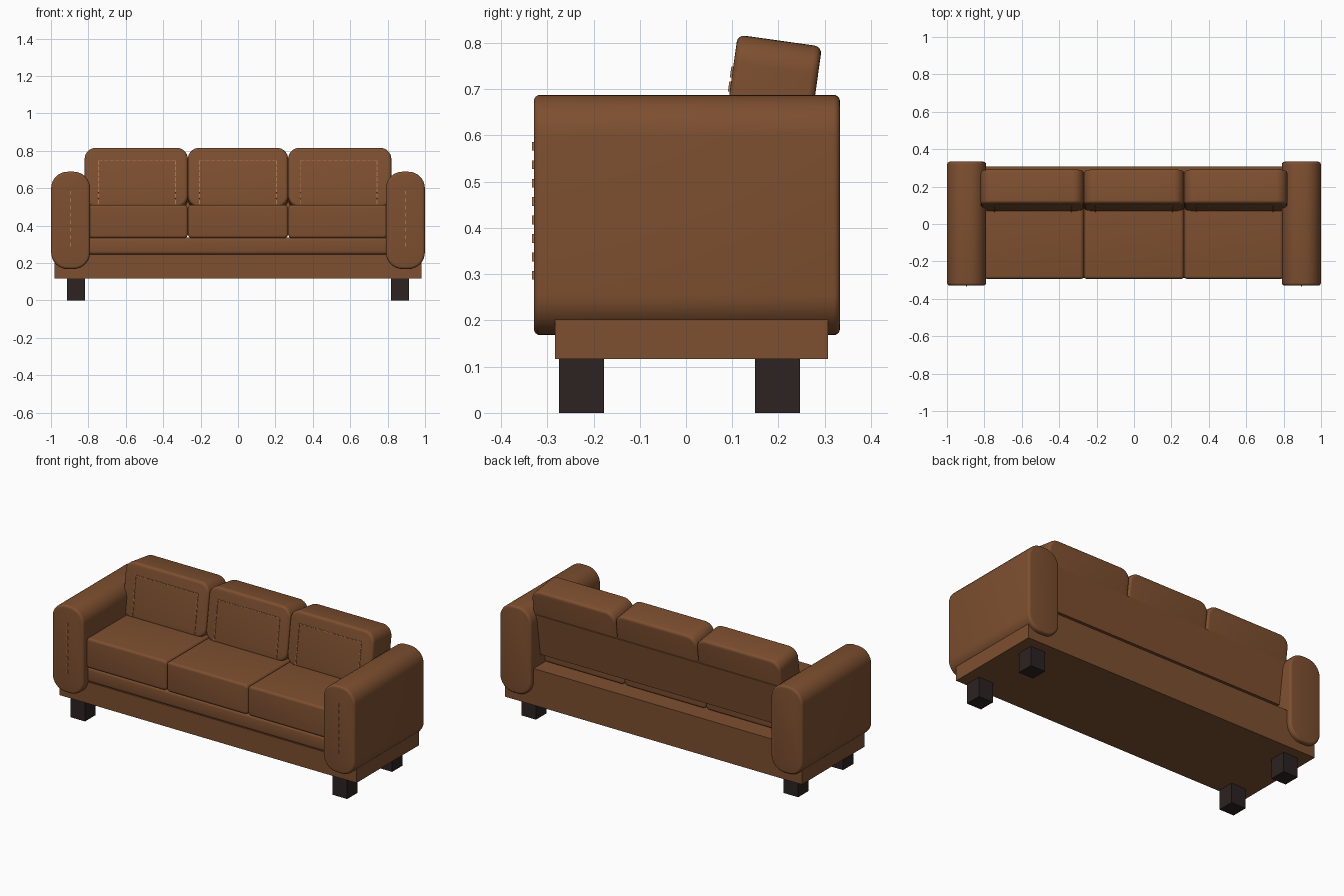
import bpy, bmesh, math
from mathutils import Matrix, Vector

if "Cube" in bpy.data.objects:
    bpy.data.objects.remove(bpy.data.objects["Cube"])


def material(name, rgb):
    m = bpy.data.materials.new(name)
    m.diffuse_color = (*rgb, 1)
    m.use_nodes = True
    m.node_tree.nodes["Principled BSDF"].inputs["Base Color"].default_value = m.diffuse_color
    return m


LEATHER = material("brown leather", (0.205, 0.078, 0.029))
STITCH = material("tan stitching", (0.42, 0.18, 0.08))
WOOD = material("dark wood", (0.026, 0.016, 0.016))


def finish(name, bm, mat, matrix=None):
    if matrix:
        bm.transform(matrix)
    me = bpy.data.meshes.new(name)
    bm.to_mesh(me)
    bm.free()
    me.materials.append(mat)
    ob = bpy.data.objects.new(name, me)
    bpy.context.collection.objects.link(ob)
    bpy.context.view_layer.objects.active = ob
    ob.select_set(True)
    bpy.ops.object.shade_smooth_by_angle(angle=math.radians(35))
    ob.select_set(False)
    return ob


def add_box(bm, lo, hi):
    lo, hi = Vector(lo), Vector(hi)
    mat = Matrix.Translation((lo + hi) / 2) @ Matrix.Diagonal((*(hi - lo), 1))
    bmesh.ops.create_cube(bm, size=1, matrix=mat)


def box(name, lo, hi, mat=LEATHER, round_xz=0, edge=0, matrix=None):
    """Box with optional large rounding around the y axis, then a soft edge."""
    bm = bmesh.new()
    add_box(bm, lo, hi)
    if round_xz:
        along_y = [e for e in bm.edges
                   if abs(e.verts[0].co.y - e.verts[1].co.y) > 1e-4]
        bmesh.ops.bevel(bm, geom=along_y, offset=round_xz, segments=8,
                        profile=0.5, affect='EDGES')
    if edge:
        if round_xz:
            edges = [e for e in bm.edges
                     if abs(e.verts[0].co.y - e.verts[1].co.y) < 1e-4]
            edges = [e for e in edges
                     if any(abs(f.normal.y) > 0.9 for f in e.link_faces)]
        else:
            edges = bm.edges[:]
        bmesh.ops.bevel(bm, geom=edges, offset=edge, segments=4,
                        profile=0.5, affect='EDGES')
    return finish(name, bm, mat, matrix)


def dashes(bm, a, b, dash, gap, w=0.0045, d=0.004):
    """Row of small raised stitches from a to b."""
    a, b = Vector(a), Vector(b)
    length = (b - a).length
    u = (b - a) / length
    n = max(1, round((length + gap) / (dash + gap)))
    step = (length - dash) / max(1, n - 1)
    size = Vector((w, d * 2, w)) / 2
    for i in range(n):
        p, q = a + u * (i * step), a + u * (i * step + dash)
        half = Vector((0 if abs(u.x) > 0.5 else size.x, size.y,
                       0 if abs(u.z) > 0.5 else size.z))
        add_box(bm, p - half, q + half)


# Plinth, rear rail and seat platform
box("base", (-0.98, -0.283, 0.117), (0.98, 0.307, 0.245))
box("rear_rail", (-0.82, 0.15, 0.24), (0.82, 0.307, 0.335))
box("seat_platform", (-0.80, -0.288, 0.245), (0.80, 0.2, 0.337), edge=0.018)

# Legs
for side, sx in (("left", -1), ("right", 1)):
    for end, y in (("front", -0.226), ("back", 0.198)):
        x = sx * 0.865
        box(f"{end}_{side}_leg", (x - 0.048, y - 0.049, 0),
            (x + 0.048, y + 0.049, 0.118), WOOD)

# Arms with a line of stitching on the front
for side, sx in (("left", -1), ("right", 1)):
    x = sx * 0.895
    box(f"{side}_arm", (x - 0.104, -0.329, 0.168), (x + 0.104, 0.333, 0.688),
        round_xz=0.088, edge=0.014)
    bm = bmesh.new()
    dashes(bm, (x, -0.329, 0.288), (x, -0.329, 0.586), 0.019, 0.021)
    finish(f"{side}_arm_stitching", bm, STITCH)

# Seat and back cushions
TILT = Matrix.Translation((0, 0.203, 0.805)) @ Matrix.Rotation(math.radians(-8), 4, 'X')
for side, x0, x1, sx in (("left", -0.82, -0.268, -0.54),
                         ("middle", -0.268, 0.268, 0),
                         ("right", 0.268, 0.82, 0.538)):
    box(f"{side}_seat_cushion", (max(x0, -0.80), -0.293, 0.333),
        (min(x1, 0.80), 0.2, 0.511), round_xz=0.022, edge=0.014)
    box(f"{side}_back_cushion", (x0, -0.092, -0.32), (x1, 0.092, 0),
        round_xz=0.06, edge=0.016, matrix=TILT)
    bm = bmesh.new()
    left, right, top, low, y = sx - 0.205, sx + 0.205, -0.072, -0.305, -0.092
    dashes(bm, (left, y, top), (right, y, top), 0.022, 0.008)
    for x in (left, right):
        dashes(bm, (x, y, low), (x, y, top), 0.022, 0.008)
    finish(f"{side}_cushion_stitching", bm, STITCH, TILT)

# Leaning panel behind the back cushions
box("back_panel", (-0.80, 0.03, -0.40), (0.80, 0.097, -0.15), matrix=TILT)
